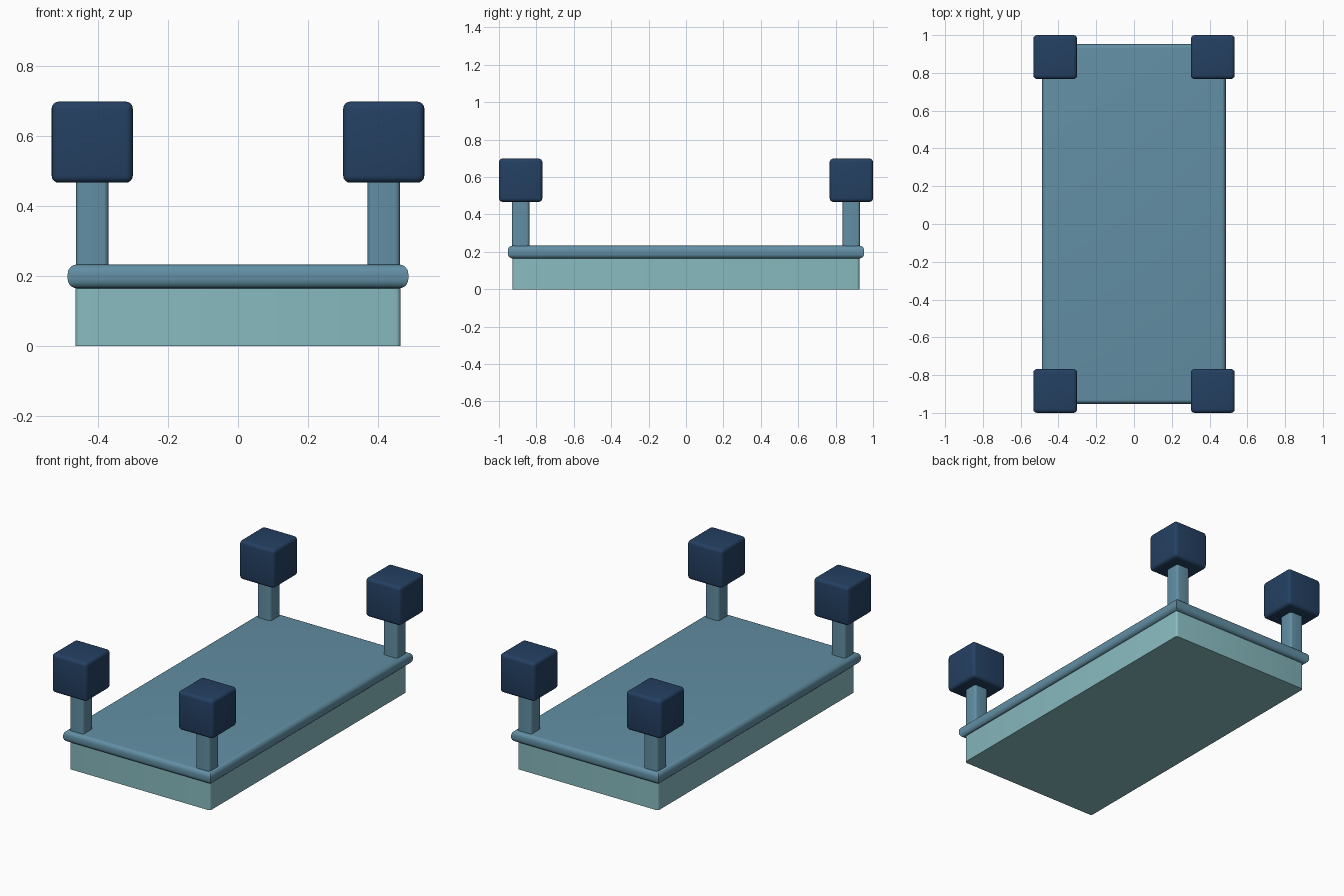
import bpy, bmesh
from mathutils import Vector

if "Cube" in bpy.data.objects:
    bpy.data.objects.remove(bpy.data.objects["Cube"])


def material(name, rgb):
    lin = [((c / 255 + 0.055) / 1.055) ** 2.4 for c in rgb]
    m = bpy.data.materials.new(name)
    m.diffuse_color = (*lin, 1)
    m.use_nodes = True
    m.node_tree.nodes["Principled BSDF"].inputs["Base Color"].default_value = m.diffuse_color
    return m


teal = material("pale teal", (136, 187, 192))
blue = material("slate blue", (98, 143, 164))
navy = material("dark navy", (36, 64, 98))


def box(name, lo, hi, mat, radius, edges="all", segments=4):
    """Box between two corners, rounding all, vertical or horizontal edges."""
    lo, hi = Vector(lo), Vector(hi)
    bm = bmesh.new()
    bmesh.ops.create_cube(bm, size=1)
    for v in bm.verts:
        v.co = Vector((v.co[i] * (hi[i] - lo[i]) for i in range(3)))

    def vertical(e):
        d = e.verts[0].co - e.verts[1].co
        return abs(d.z) > abs(d.x) + abs(d.y)

    chosen = [e for e in bm.edges
              if edges == "all" or vertical(e) == (edges == "vertical")]
    bmesh.ops.bevel(bm, geom=chosen, offset=radius, segments=segments,
                    profile=0.5, affect='EDGES', clamp_overlap=True)
    bmesh.ops.recalc_face_normals(bm, faces=bm.faces)
    mesh = bpy.data.meshes.new(name)
    bm.to_mesh(mesh)
    bm.free()
    mesh.materials.append(mat)
    ob = bpy.data.objects.new(name, mesh)
    ob.location = (lo + hi) / 2
    bpy.context.collection.objects.link(ob)
    bpy.ops.object.select_all(action='DESELECT')
    ob.select_set(True)
    bpy.context.view_layer.objects.active = ob
    bpy.ops.object.shade_smooth_by_angle(angle=0.6)
    return ob


# plinth and the rounded slab on top of it
box("base", (-0.465, -0.927, 0), (0.465, 0.927, 0.18), teal, 0.014, "vertical")
box("slab", (-0.487, -0.953, 0.165), (0.487, 0.953, 0.233), blue, 0.026,
    "horizontal", 5)

# four corner posts, each with a cube on top
for sx, side in ((-1, "left"), (1, "right")):
    for sy, end in ((-1, "front"), (1, "back")):
        x, y = sx * 0.417, sy * 0.884
        box(f"{end}_{side}_post", (x - 0.046, y - 0.046, 0.22),
            (x + 0.046, y + 0.046, 0.48), blue, 0.014, "vertical")
        box(f"{end}_{side}_cube", (x - 0.116, y - 0.116, 0.467),
            (x + 0.116, y + 0.116, 0.699), navy, 0.02)
